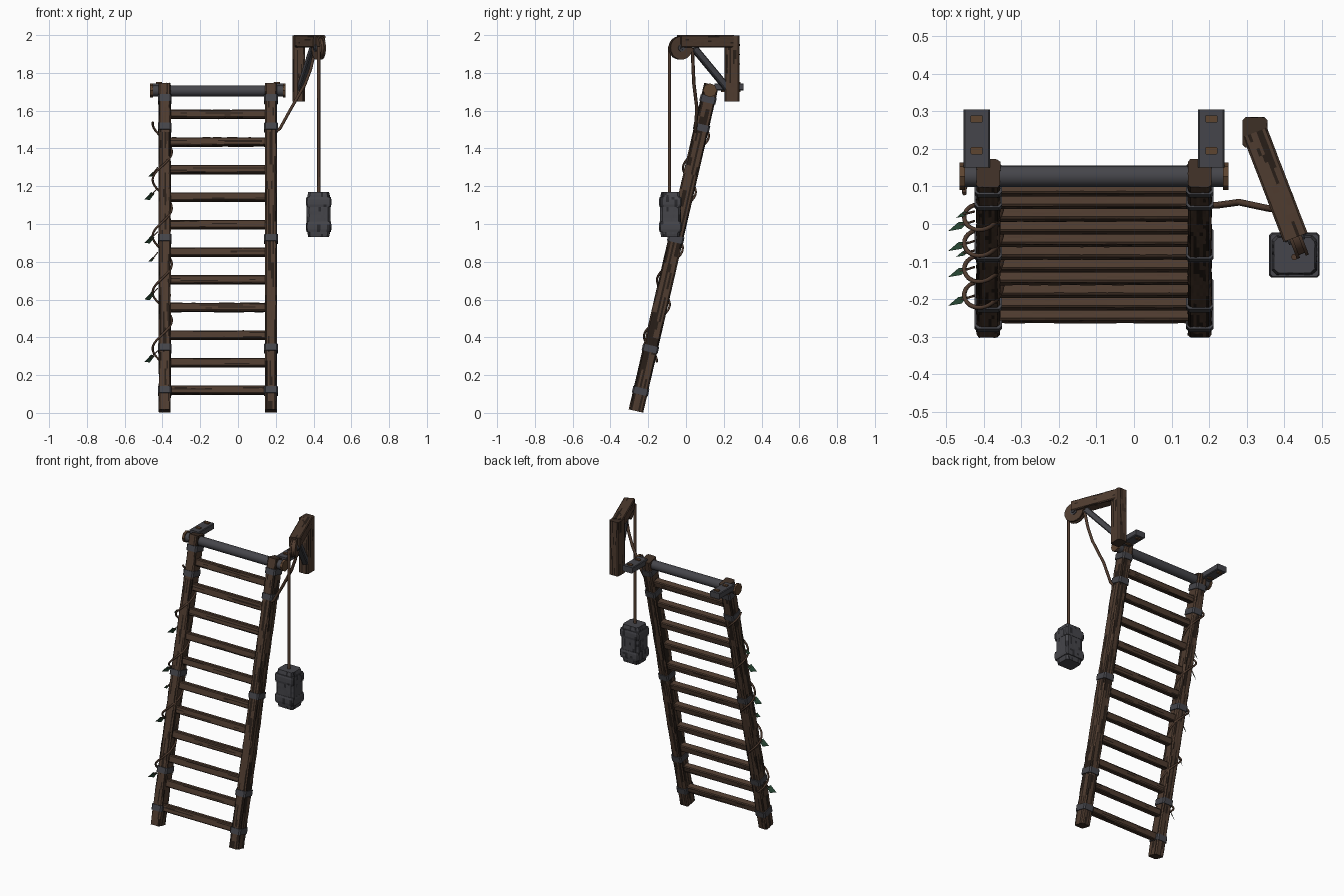
import bpy, bmesh, math, random
from mathutils import Vector

random.seed(7)
cube = bpy.data.objects.get("Cube")
if cube:
    bpy.data.objects.remove(cube)


def material(name, rgb):
    m = bpy.data.materials.new(name)
    m.use_nodes = True
    m.diffuse_color = (*rgb, 1)
    m.node_tree.nodes["Principled BSDF"].inputs["Base Color"].default_value = (*rgb, 1)
    m.node_tree.nodes["Principled BSDF"].inputs["Roughness"].default_value = 0.9
    return m


WOOD = material("brown wood", (0.078, 0.045, 0.029))
GRAIN = material("dark wood grain", (0.021, 0.013, 0.009))
END = material("end grain", (0.048, 0.029, 0.019))
IRON = material("grey iron", (0.060, 0.060, 0.069))
SCORED = material("dark iron", (0.022, 0.022, 0.026))
COPPER = material("copper brown", (0.11, 0.058, 0.03))
ROPE = material("rope brown", (0.085, 0.047, 0.03))
LEAF = material("leaf green", (0.02, 0.06, 0.033))


def finish(name, bm, mats):
    bmesh.ops.recalc_face_normals(bm, faces=bm.faces)
    mesh = bpy.data.meshes.new(name)
    bm.to_mesh(mesh)
    bm.free()
    for m in mats:
        mesh.materials.append(m)
    ob = bpy.data.objects.new(name, mesh)
    bpy.context.scene.collection.objects.link(ob)
    return ob


def beam(name, start, end, width, depth, mats, side=(1, 0, 0), chamfer=0.008,
         strips=1, rings=1, grain=0.0, rough=0.0, waist=0.0, clean=()):
    """Chamfered bar of side, streak and end materials; strips and rings cut its sides
    so that a share of grain can be picked out. Sides listed in clean carry none."""
    start, end = Vector(start), Vector(end)
    axis = (end - start).normalized()
    u = Vector(side)
    u = (u - axis * u.dot(axis)).normalized()
    v = axis.cross(u)
    w, d, c = width / 2, depth / 2, chamfer
    corners = [(w - c, -d), (w, c - d), (w, d - c), (w - c, d),
               (c - w, d), (-w, d - c), (-w, c - d), (c - w, -d)]
    outline = []
    for i, p in enumerate(corners):
        q = corners[(i + 1) % 8]
        n = 1 if i % 2 == 0 else strips
        outline += [(p[0] + (q[0] - p[0]) * k / n, p[1] + (q[1] - p[1]) * k / n, i)
                    for k in range(n)]
    bm = bmesh.new()
    loops = []
    for r in range(rings + 1):
        t = r / rings
        size = 1 - waist * (2 * t - 1) ** 4
        centre = start.lerp(end, t)
        loop = []
        for a, b, _ in outline:
            s = size * (1 + random.uniform(-rough, rough))
            loop.append(bm.verts.new(centre + u * a * s + v * b * s))
        loops.append(loop)
    count = len(outline)
    keep = 0.75
    begin = (1 - keep) * grain / (1 - grain)
    for k in range(count):
        dark = random.random() < grain
        for r in range(rings):
            # long streaks: a dark face tends to be followed by another
            dark = random.random() < (keep if dark else begin)
            f = bm.faces.new((loops[r][k], loops[r][(k + 1) % count],
                              loops[r + 1][(k + 1) % count], loops[r + 1][k]))
            f.material_index = int(dark and grain > 0 and outline[k][2] not in clean)
    for loop in (loops[0], loops[-1]):
        bm.faces.new(loop).material_index = len(mats) - 1
    return finish(name, bm, mats)


def rod(name, start, end, radius, mat, sides=16):
    start, end = Vector(start), Vector(end)
    bm = bmesh.new()
    bmesh.ops.create_cone(bm, cap_ends=True, segments=sides, radius1=radius,
                          radius2=radius, depth=(end - start).length)
    turn = (end - start).to_track_quat('Z', 'Y').to_matrix()
    for vert in bm.verts:
        vert.co = turn @ vert.co + (start + end) / 2
    for f in bm.faces:
        f.smooth = len(f.verts) == 4 and sides > 8
    return finish(name, bm, [mat])


def cord(name, points, radius, mat):
    curve = bpy.data.curves.new(name, 'CURVE')
    curve.dimensions = '3D'
    curve.bevel_depth = radius
    curve.bevel_resolution = 1
    curve.use_fill_caps = True
    spline = curve.splines.new('POLY')
    spline.points.add(len(points) - 1)
    for p, co in zip(spline.points, points):
        p.co = (*co, 1)
    curve.materials.append(mat)
    ob = bpy.data.objects.new(name, curve)
    bpy.context.scene.collection.objects.link(ob)


TIMBER = [WOOD, GRAIN, END]
METAL = [IRON, SCORED, IRON]
BOTTOM, TOP = Vector((0, -0.265, 0.01)), Vector((0, 0.135, 1.739))
LEAN = (TOP - BOTTOM).normalized()
RAILS = {"right": -0.388, "left": 0.175}


def on_rail(x, z):
    p = BOTTOM + LEAN * ((z - BOTTOM.z) / LEAN.z)
    return Vector((x, p.y, z))


# Leaning rails with their iron bands, bar ends and wall arms
for side, x in RAILS.items():
    out = -1 if x < 0 else 1
    beam(f"{side}_rail", BOTTOM + Vector((x, 0, 0)), TOP + Vector((x, 0, 0)), 0.063, 0.077,
         TIMBER, strips=6, rings=40, grain=0.38, rough=0.03, chamfer=0.007)
    for i, z in enumerate((0.115, 0.34, 0.92, 1.51, 1.66)):
        c = on_rail(x, z)
        beam(f"{side}_band_{i}", c - LEAN * 0.018, c + LEAN * 0.018, 0.073, 0.087, [IRON])
    rod(f"{side}_bar_cap", (x + out * 0.062, 0.127, 1.708), (x + out * 0.077, 0.127, 1.708),
        0.037, COPPER, 8)
    arm = x + out * 0.031
    beam(f"{side}_wall_arm", (arm, 0.15, 1.726), (arm, 0.305, 1.726), 0.07, 0.038, [IRON], chamfer=0.004)
    for y in (0.195, 0.28):
        beam(f"{side}_arm_peg", (arm, y, 1.70), (arm, y, 1.752), 0.032, 0.019, [COPPER], chamfer=0.002)

rod("top_bar", (-0.455, 0.127, 1.705), (0.242, 0.127, 1.705), 0.029, IRON)

# Rungs, plain on their upper side
for i in range(11):
    z = 0.12 + i * 0.146
    beam(f"rung_{i}", on_rail(-0.37, z), on_rail(0.16, z), 0.044, 0.043, TIMBER, side=LEAN,
         strips=6, rings=16, grain=0.14, rough=0.015, chamfer=0.005, clean=(0, 1, 2))

# Hoist frame: post, slanted boom, brace
POST = Vector((0.322, 0.244, 0))
REACH = Vector((0.36, -0.933, 0)).normalized()
ACROSS = Vector((-REACH.y, REACH.x, 0))


def along(distance, z):
    return POST + REACH * distance + Vector((0, 0, z))


beam("hoist_post", along(0, 1.648), along(0, 1.997), 0.066, 0.08, TIMBER,
     strips=7, rings=14, grain=0.2, rough=0.015)
beam("hoist_boom", along(0, 1.967), along(0.3, 1.967), 0.068, 0.065, TIMBER, side=ACROSS,
     strips=7, rings=14, grain=0.12, rough=0.015, chamfer=0.005)
beam("hoist_brace", along(0.02, 1.71), along(0.215, 1.93), 0.036, 0.036, [IRON], side=ACROSS, chamfer=0.005)

# Pulley with rims and axle
HUB = along(0.293, 1.932)
rod("pulley_wheel", HUB - ACROSS * 0.01, HUB + ACROSS * 0.01, 0.054, ROPE, 20)
for s in (-1, 1):
    rod("pulley_rim", HUB + ACROSS * s * 0.008, HUB + ACROSS * s * 0.017, 0.062, WOOD, 20)
    rod("pulley_boss", HUB + ACROSS * s * 0.017, HUB + ACROSS * s * 0.023, 0.02, IRON, 12)
rod("pulley_axle", HUB - ACROSS * 0.03, HUB + ACROSS * 0.03, 0.01, IRON, 8)

# Rope over the pulley, tied to the left rail
cord("hanging_rope", [(0.427, -0.088, 1.15), (0.427, -0.088, 1.94)], 0.009, ROPE)
cord("tied_rope", [(0.2, 0.05, 1.49), (0.222, 0.05, 1.505), (0.28, 0.058, 1.61), (0.355, 0.042, 1.74),
                   (0.385, 0.038, 1.82), (0.41, 0.034, 1.93)], 0.009, ROPE)

# Iron counterweight
WX, WY = 0.427, -0.083
beam("counterweight", (WX, WY, 0.93), (WX, WY, 1.17), 0.126, 0.11, METAL, chamfer=0.013,
     strips=8, rings=14, grain=0.2, rough=0.01, waist=0.14)
for i, z in enumerate((0.985, 1.117)):
    beam(f"counterweight_band_{i}", (WX, WY, z - 0.027), (WX, WY, z + 0.027), 0.135, 0.12, METAL,
         strips=7, rings=4, grain=0.15, chamfer=0.007, waist=0.05)

# Vine winding up the right rail
vine = []
for i in range(121):
    z = 0.27 + i / 120 * 1.27
    a = math.tau * (z - 0.34) / 0.298
    c = on_rail(RAILS["right"], z)
    vine.append(c + Vector((-0.013 - 0.051 * math.cos(a), -0.05 * math.sin(a), 0)))
cord("vine", vine, 0.006, ROPE)

# Folded leaves on short stalks
for i, z in enumerate((0.3, 0.63, 0.82, 0.93, 1.16, 1.27)):
    big = 1 if i in (0, 1, 3, 4) else 0.6
    base = on_rail(-0.442, z) + Vector((0, 0.005, 0))
    tip = base + Vector((-0.053, -0.025, -0.03)) * big
    mid = base.lerp(tip, 0.4)
    wide = Vector((0.004, -0.009, 0.021)) * big
    bm = bmesh.new()
    b, t, l, r, m = [bm.verts.new(p) for p in
                     (base, tip, mid + wide, mid - wide, mid + Vector((0.004, 0.008, 0)))]
    for tri in ((b, l, m), (l, t, m), (t, r, m), (r, b, m)):
        bm.faces.new(tri)
    finish(f"leaf_{i}", bm, [LEAF])
    cord(f"leaf_stalk_{i}", [on_rail(-0.425, z + 0.03), mid], 0.003, ROPE)
